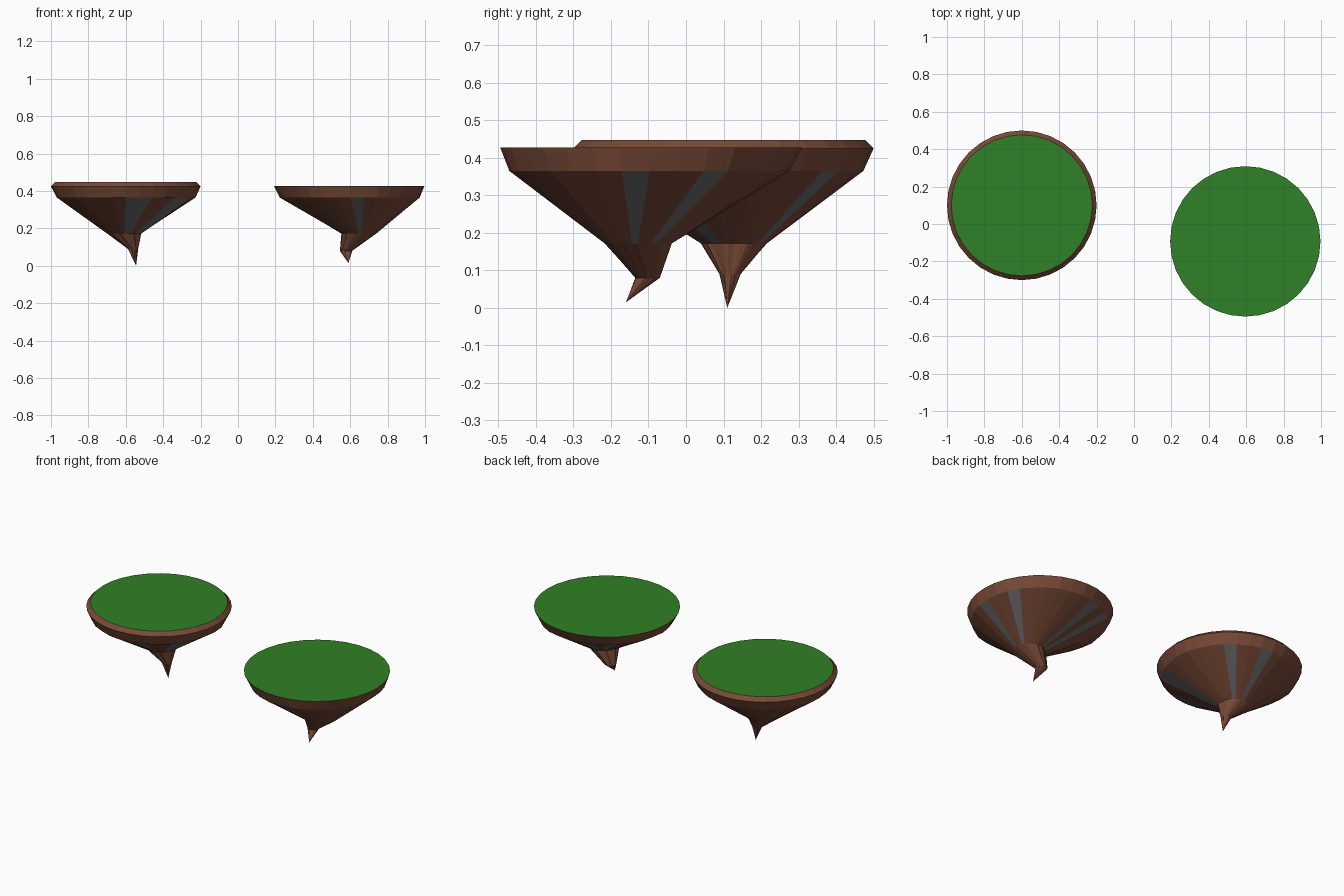
import bpy, bmesh, math, random

if "Cube" in bpy.data.objects:
    bpy.data.objects.remove(bpy.data.objects["Cube"])

SIDES = 32


def material(name, color):
    m = bpy.data.materials.new(name)
    m.diffuse_color = (*color, 1)
    m.use_nodes = True
    m.node_tree.nodes["Principled BSDF"].inputs["Base Color"].default_value = m.diffuse_color
    return m


earth = material("earth", (0.19, 0.068, 0.038))
stone = material("stone", (0.15, 0.15, 0.15))
grass = material("grass", (0.03, 0.22, 0.02))


def island(name, rings, tip, stone_angles, seed):
    """Stack of 32-sided rings (x, y, z, radius, jitter), top first, closed by a tip."""
    rng = random.Random(seed)
    bm = bmesh.new()
    loops = []
    for x, y, z, r, jitter in rings:
        loop = []
        for i in range(SIDES):
            a = 2 * math.pi * i / SIDES
            k = r * (1 - jitter * rng.random())
            loop.append(bm.verts.new((x + k * math.cos(a), y + k * math.sin(a), z)))
        loops.append(loop)

    # Grass cap
    bm.faces.new(loops[0]).material_index = 2

    # Earth walls, with stone streaks on the long slope
    streaks = {int((a % 360) / 360 * SIDES) for a in stone_angles}
    slope = len(loops) - 3
    for n in range(len(loops) - 1):
        up, low = loops[n], loops[n + 1]
        for i in range(SIDES):
            j = (i + 1) % SIDES
            f = bm.faces.new((up[i], low[i], low[j], up[j]))
            f.material_index = 1 if n == slope and i in streaks else 0

    # Root spike
    end = bm.verts.new(tip)
    last = loops[-1]
    for i in range(SIDES):
        bm.faces.new((last[i], end, last[(i + 1) % SIDES]))

    bmesh.ops.recalc_face_normals(bm, faces=bm.faces)
    mesh = bpy.data.meshes.new(name)
    bm.to_mesh(mesh)
    bm.free()
    for m in (earth, stone, grass):
        mesh.materials.append(m)
    ob = bpy.data.objects.new(name, mesh)
    bpy.context.collection.objects.link(ob)


# Left island with a bevelled rim
island("left_floating_island",
       [(-0.6, 0.1, 0.448, 0.377, 0),
        (-0.6, 0.1, 0.425, 0.40, 0),
        (-0.6, 0.1, 0.365, 0.375, 0.02),
        (-0.608, 0.13, 0.172, 0.093, 0.12),
        (-0.56, 0.118, 0.09, 0.03, 0.2)],
       (-0.545, 0.11, 0.0), (-90, -68, -45, -28, 52, 80), 3)

# Right island with grass to its edge
island("right_floating_island",
       [(0.595, -0.093, 0.427, 0.402, 0),
        (0.60, -0.097, 0.365, 0.378, 0.02),
        (0.645, -0.128, 0.172, 0.094, 0.12),
        (0.578, -0.102, 0.08, 0.034, 0.1)],
       (0.59, -0.16, 0.015), (-84, -4, 24, 108, 126), 8)
